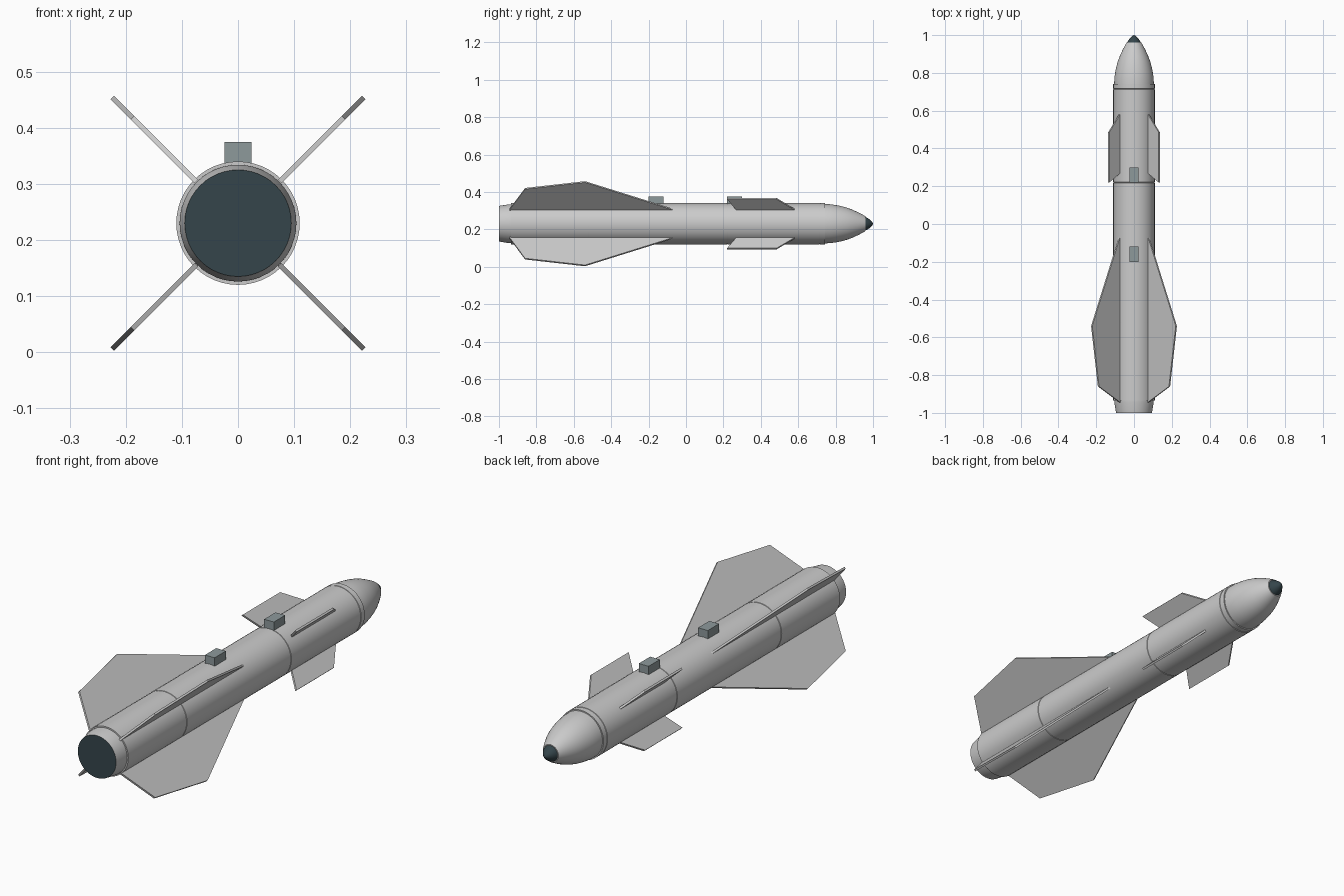
import bpy, bmesh, math
from mathutils import Vector, Matrix

if "Cube" in bpy.data.objects:
    bpy.data.objects.remove(bpy.data.objects["Cube"])

AXIS_Z = 0.23
SIDES = 48

dark = bpy.data.materials.new("dark_glass")
dark.diffuse_color = (0.035, 0.06, 0.07, 1)
dark.use_nodes = True
dark.node_tree.nodes["Principled BSDF"].inputs["Base Color"].default_value = dark.diffuse_color
lug_grey = bpy.data.materials.new("lug_grey")
lug_grey.diffuse_color = (0.27, 0.32, 0.33, 1)
lug_grey.use_nodes = True
lug_grey.node_tree.nodes["Principled BSDF"].inputs["Base Color"].default_value = lug_grey.diffuse_color


def finish(name, bm, mat=None, smooth=False):
    bmesh.ops.recalc_face_normals(bm, faces=bm.faces[:])
    me = bpy.data.meshes.new(name)
    bm.to_mesh(me)
    bm.free()
    ob = bpy.data.objects.new(name, me)
    bpy.context.collection.objects.link(ob)
    if mat:
        me.materials.append(mat)
    if smooth:
        bpy.ops.object.select_all(action='DESELECT')
        ob.select_set(True)
        bpy.context.view_layer.objects.active = ob
        bpy.ops.object.shade_smooth_by_angle(angle=math.radians(30))
    return ob


def lathe(name, profile, mat=None):
    """Revolve (y, radius) points around the long axis."""
    bm = bmesh.new()
    verts = [bm.verts.new((r, y, AXIS_Z)) for y, r in profile]
    edges = [bm.edges.new(p) for p in zip(verts, verts[1:])]
    bmesh.ops.spin(bm, geom=verts + edges, cent=(0, 0, AXIS_Z), axis=(0, 1, 0),
                   angle=math.tau, steps=SIDES)
    bmesh.ops.remove_doubles(bm, verts=bm.verts[:], dist=1e-5)
    return finish(name, bm, mat, True)


def fin(name, outline, angle, thick=0.009):
    """Flat plate from (y, radius) outline, turned about the long axis."""
    bm = bmesh.new()
    face = bm.faces.new([bm.verts.new((r, y, -thick / 2)) for y, r in outline])
    ext = bmesh.ops.extrude_face_region(bm, geom=[face])
    bmesh.ops.translate(bm, vec=(0, 0, thick),
                        verts=[v for v in ext['geom'] if isinstance(v, bmesh.types.BMVert)])
    bm.transform(Matrix.Translation((0, 0, AXIS_Z)) @ Matrix.Rotation(angle, 4, 'Y'))
    return finish(name, bm)


def groove(y, r=0.11):
    return [(y - 0.002, r), (y - 0.001, r - 0.002), (y + 0.001, r - 0.002), (y + 0.002, r)]


# main tube with panel seams
lathe("body", [(-0.935, 0), (-0.935, 0.11)] + groove(-0.52) + groove(0.22)
      + groove(0.715) + [(0.742, 0.11), (0.742, 0)])

# tapered tail and dark end disc
lathe("tail_ring", [(-0.93, 0.104), (-0.945, 0.104), (-1.0, 0.095)])
lathe("tail_disc", [(-1.0, 0.095), (-1.0, 0)], dark)

# rounded nose and seeker tip
lathe("nose", [(0.74, 0.105), (0.77, 0.104), (0.80, 0.1), (0.83, 0.094), (0.86, 0.086),
               (0.89, 0.075), (0.92, 0.061), (0.945, 0.048), (0.96, 0.039), (0.96, 0.0)])
lathe("seeker_tip", [(0.958, 0.036), (0.97, 0.031), (0.982, 0.023), (0.993, 0.013),
                     (0.998, 0.006), (1.0, 0)], dark)

# four wings and four canards in an X
wing = [(-0.06, 0.105), (-0.54, 0.317), (-0.86, 0.266), (-0.945, 0.105)]
canard = [(0.585, 0.105), (0.485, 0.189), (0.22, 0.189), (0.27, 0.105)]
for i in range(4):
    a = math.radians(45 + 90 * i)
    fin(f"wing_{i + 1}", wing, a)
    fin(f"canard_{i + 1}", canard, a)

# mounting lugs on top
for label, y in (("front", 0.26), ("rear", -0.16)):
    bm = bmesh.new()
    bmesh.ops.create_cube(bm, size=1)
    bm.transform(Matrix.Translation((0, y, 0.35)) @ Matrix.Diagonal((0.048, 0.08, 0.05, 1)))
    finish(f"{label}_lug", bm, lug_grey)
